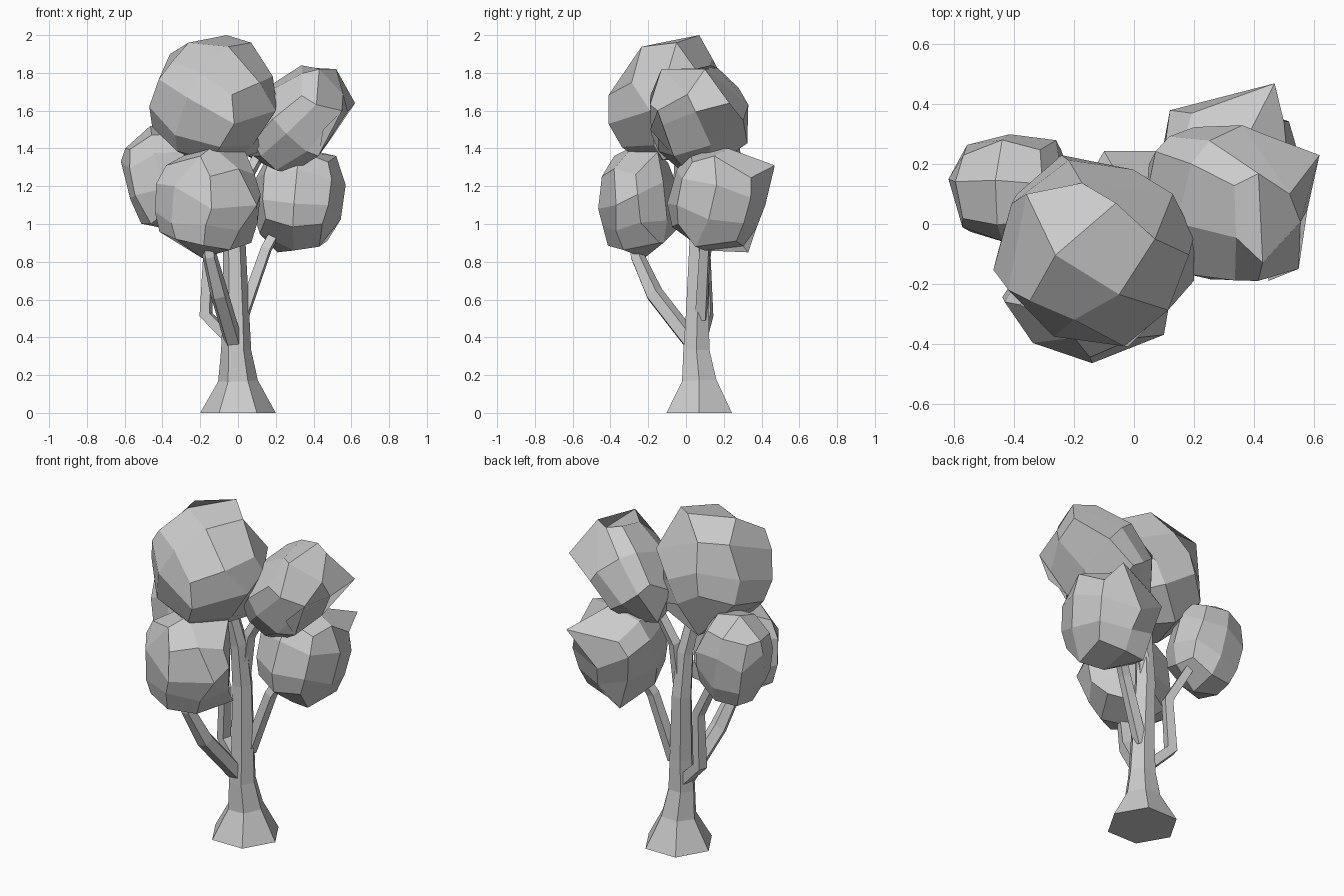
import bpy
import bmesh
import math
import random
from mathutils import Matrix, Vector

random.seed(4)

if "Cube" in bpy.data.objects:
    bpy.data.objects.remove(bpy.data.objects["Cube"])

# Single plain grey
grey = bpy.data.materials.new("plain_grey")
grey.use_nodes = True
grey.diffuse_color = (0.6, 0.6, 0.6, 1)
grey.node_tree.nodes["Principled BSDF"].inputs["Base Color"].default_value = grey.diffuse_color


def finish(name, bm):
    """Turn a bmesh into a flat-shaded object."""
    bmesh.ops.recalc_face_normals(bm, faces=bm.faces)
    mesh = bpy.data.meshes.new(name)
    bm.to_mesh(mesh)
    bm.free()
    mesh.materials.append(grey)
    obj = bpy.data.objects.new(name, mesh)
    bpy.context.collection.objects.link(obj)


def limb(name, path, sides, twist=0.0):
    """Faceted tapering tube through (x, y, z, radius) points."""
    bm = bmesh.new()
    points = [Vector(p[:3]) for p in path]
    rings = []
    for i, p in enumerate(points):
        direction = points[min(i + 1, len(points) - 1)] - points[max(i - 1, 0)]
        turn = Vector((0, 0, 1)).rotation_difference(direction)
        ring = []
        for k in range(sides):
            a = twist + math.tau * k / sides
            offset = Vector((math.cos(a), math.sin(a), 0)) * path[i][3]
            ring.append(bm.verts.new(p + turn @ offset))
        rings.append(ring)
    for low, high in zip(rings, rings[1:]):
        for k in range(sides):
            n = (k + 1) % sides
            bm.faces.new((low[k], low[n], high[n], high[k]))
    bm.faces.new(rings[0][::-1])
    bm.faces.new(rings[-1])
    finish(name, bm)


def clump(name, low, high, axis, twist, stretch, knobs):
    """Rounded box of broad facets fitted between two corners, with corners pulled to the knobs."""
    bm = bmesh.new()
    bmesh.ops.create_cube(bm, size=2)
    cuts = [((0, 0, 0), (1, 0, 0)), ((0, 0, 0), (0, 1, 0)),
            ((0, 0, 0.36), (0, 0, 1)), ((0, 0, -0.36), (0, 0, 1))]
    for co, no in cuts:
        geom = bm.verts[:] + bm.edges[:] + bm.faces[:]
        bmesh.ops.bisect_plane(bm, geom=geom, plane_co=co, plane_no=no)
    turn = Vector(axis).to_track_quat('Z', 'Y').to_matrix() @ Matrix.Rotation(twist, 3, 'Z')
    for v in bm.verts:
        p = v.co.normalized().lerp(v.co, 0.1) * random.uniform(0.97, 1.03)
        p.z *= stretch
        v.co = turn @ p
    for i in range(3):
        values = [v.co[i] for v in bm.verts]
        bottom, size = min(values), max(values) - min(values)
        for v in bm.verts:
            v.co[i] = low[i] + (v.co[i] - bottom) / size * (high[i] - low[i])
    free = list(bm.verts)
    for knob in knobs:
        nearest = min(free, key=lambda v: (v.co - Vector(knob)).length)
        nearest.co = knob
        free.remove(nearest)
    finish(name, bm)


# Trunk with flared foot
limb("trunk", [(0, 0.07, 0, 0.2), (0, 0.07, 0.17, 0.105),
               (-0.01, 0.055, 0.33, 0.08), (-0.01, 0.06, 0.52, 0.07),
               (-0.02, 0.07, 0.9, 0.06), (-0.03, 0.05, 1.15, 0.05),
               (-0.08, 0, 1.45, 0.04)], 6)

# Branches
limb("left_upper_branch", [(-0.01, 0.07, 0.95, 0.04), (0.02, 0.08, 1.2, 0.035),
                           (0.16, 0.1, 1.45, 0.03)], 4, 0.4)
limb("left_lower_branch", [(0.02, 0.08, 0.5, 0.04), (0.15, 0.1, 0.87, 0.035),
                           (0.25, 0.15, 1.05, 0.03)], 4, 0.6)
limb("front_branch", [(-0.02, 0.04, 0.36, 0.05), (-0.1, -0.17, 0.63, 0.05),
                      (-0.15, -0.26, 0.83, 0.04), (-0.16, -0.28, 1.0, 0.03)], 5, 0.3)
limb("right_branch", [(-0.02, 0.07, 0.37, 0.04), (-0.17, 0.11, 0.52, 0.04),
                      (-0.155, 0.1, 0.83, 0.035), (-0.3, 0.14, 1.1, 0.03)], 4, 0.5)

# Foliage clumps
clump("top_foliage", (-0.47, -0.41, 1.33), (0.2, 0.23, 1.97), (0.3, -0.5, 1), 0.5, 1,
      [(-0.06, 0.07, 2), (0.07, -0.05, 1.96), (-0.36, 0.1, 1.9), (-0.2, -0.32, 1.8),
       (-0.02, -0.41, 1.53), (0.2, -0.19, 1.6), (0.16, 0.05, 1.4), (-0.18, 0.14, 1.32),
       (0.13, 0.1, 1.75), (0, -0.12, 1.34)])
clump("left_upper_foliage", (0.04, -0.19, 1.27), (0.58, 0.33, 1.84), (0.7, 0.3, -0.6), 0.6, 0.75,
      [(0.62, 0.23, 1.64), (0.43, -0.13, 1.82), (0.55, -0.15, 1.6), (0.45, -0.19, 1.5),
       (0.05, 0.2, 1.36), (0.28, 0.1, 1.27), (0.52, 0.1, 1.82)])
clump("left_lower_foliage", (0.08, -0.1, 0.86), (0.57, 0.42, 1.4), (0.1, 0.25, 1), 0.3, 1,
      [(0.47, 0.47, 1.31), (0.3, 0.42, 1.1), (0.21, 0.33, 0.85), (0.43, 0.05, 0.88),
       (0.12, 0.38, 1.2), (0.52, 0.15, 1.36)])
clump("front_foliage", (-0.44, -0.46, 0.82), (0.12, -0.04, 1.41), (0.1, -0.15, 1), 0.2, 1,
      [(-0.14, -0.465, 1.08), (0.07, -0.14, 0.9), (0.1, -0.37, 1.1), (-0.33, -0.36, 0.92),
       (-0.2, -0.38, 1.36), (0.04, -0.15, 1.38)])
clump("right_foliage", (-0.61, -0.07, 0.97), (-0.2, 0.3, 1.52), (-0.25, 0.15, 1), 0.5, 1.1,
      [(-0.57, 0.23, 1.4), (-0.26, 0.28, 1.3), (-0.62, 0.15, 1.33), (-0.46, 0, 1),
       (-0.57, 0.05, 1.13)])
